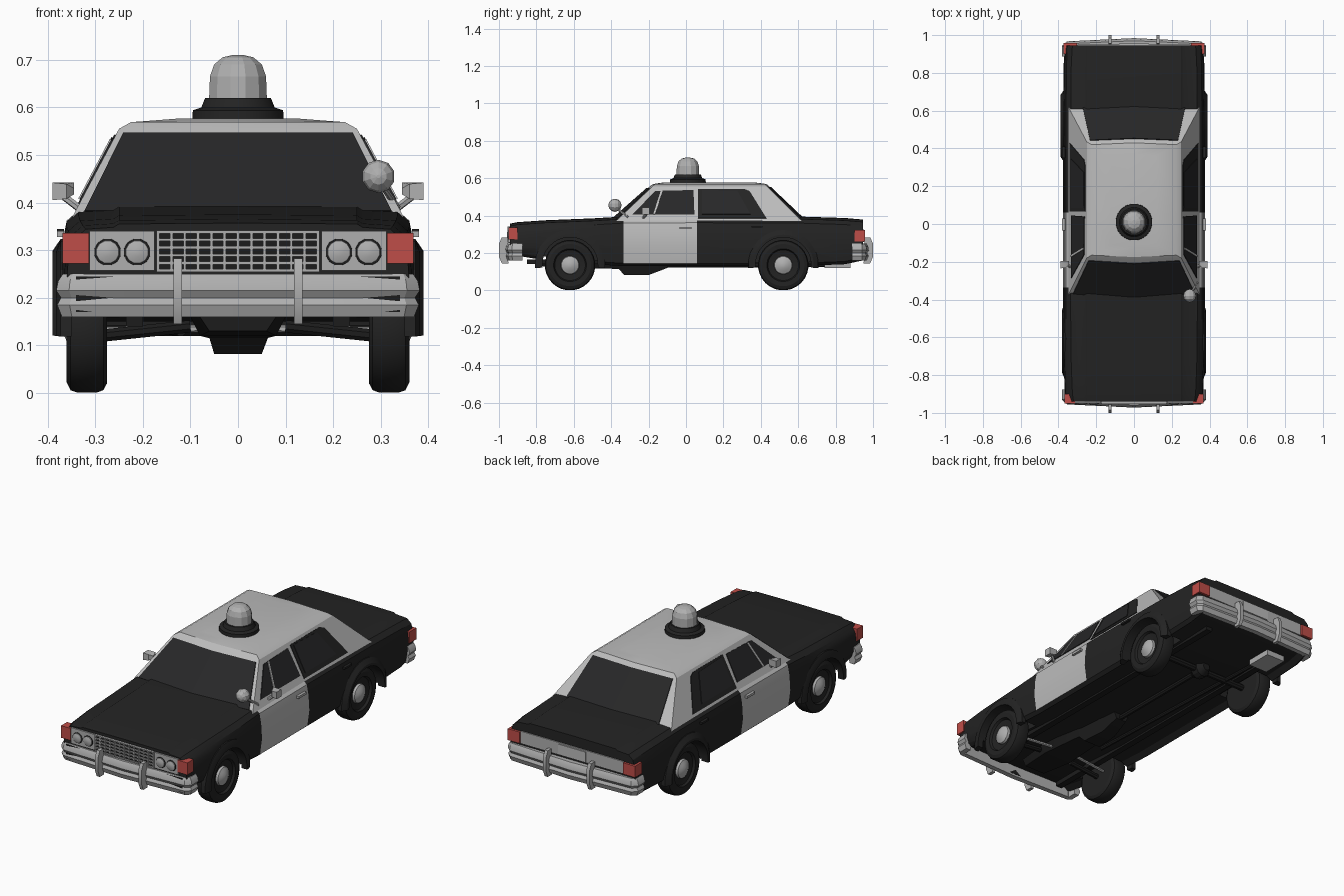
import bpy, bmesh, math
from mathutils import Vector

if "Cube" in bpy.data.objects:
    bpy.data.objects.remove(bpy.data.objects["Cube"])


def material(name, r, g, b):
    m = bpy.data.materials.new(name)
    m.diffuse_color = (r, g, b, 1)
    m.use_nodes = True
    m.node_tree.nodes["Principled BSDF"].inputs["Base Color"].default_value = m.diffuse_color
    return m


BLACK = material("black paint", .017, .017, .017)
WHITE = material("white paint", .5, .5, .5)
CHROME = material("chrome grey", .43, .43, .43)
GLASS = material("dark glass", .02, .02, .021)
RUBBER = material("tyre rubber", .016, .016, .016)
UNDER = material("underbody", .012, .012, .012)
RED = material("red lens", .52, .075, .065)


def mirror(ob):
    ob.modifiers.new("mirror", 'MIRROR')
    return ob


def build(name, verts, faces, mat, both=False):
    me = bpy.data.meshes.new(name)
    bm = bmesh.new()
    vs = [bm.verts.new(v) for v in verts]
    for f in faces:
        bm.faces.new([vs[i] for i in f])
    bmesh.ops.recalc_face_normals(bm, faces=bm.faces)
    bm.to_mesh(me)
    bm.free()
    me.materials.append(mat)
    ob = bpy.data.objects.new(name, me)
    bpy.context.collection.objects.link(ob)
    return mirror(ob) if both else ob


def loft(name, rings, mat, both=False):
    n, verts = len(rings[0]), [p for r in rings for p in r]
    faces = [(k*n+i, k*n+(i+1) % n, (k+1)*n+(i+1) % n, (k+1)*n+i)
             for k in range(len(rings)-1) for i in range(n)]
    faces += [tuple(range(n)), tuple(range(len(verts)-n, len(verts)))]
    return build(name, verts, faces, mat, both)


def box(name, x0, x1, y0, y1, z0, z1, mat, both=False):
    return loft(name, [[(x0, y0, z), (x1, y0, z), (x1, y1, z), (x0, y1, z)]
                       for z in (z0, z1)], mat, both)


def lathe(name, origin, axis, profile, mat, n=24, both=False):
    q = Vector(axis).to_track_quat('Z', 'Y')
    rings = [[Vector(origin) + q @ Vector((r*math.cos(t), r*math.sin(t), a))
              for t in (2*math.pi*(i+.5)/n for i in range(n))] for a, r in profile]
    return loft(name, rings, mat, both)


def rod(name, p, q, r, mat, n=8, both=False):
    d = Vector(q) - Vector(p)
    return lathe(name, p, d, [(0, r), (d.length, r)], mat, n, both)


def plate(name, pts, mat, t=.005, both=True):
    pts = [Vector(p) for p in pts]
    nrm = (pts[1]-pts[0]).cross(pts[2]-pts[0]).normalized()
    if nrm.dot(pts[0] - Vector((0, .1, .4))) < 0:
        nrm = -nrm
    return loft(name, [[p - nrm*.003 for p in pts], [p + nrm*t for p in pts]], mat, both)


# lower body: cross-sections lofted from nose to tail
def section(y, w, zt, zb):
    half = [(0, zb+.02), (w-.06, zb+.02), (w-.03, zb), (w-.012, zb+.015), (w, .23),
            (w-.005, .31), (w-.015, zt-.03), (w-.04, zt-.008), (.262, zt-.004),
            (.25, zt+.003), (0, zt+.005)]
    return [(x, y, z) for x, z in half + [(-x, z) for x, z in half[-2:0:-1]]]


body = loft("body", [section(*s) for s in (
    (-.94, .36, .352, .2), (-.9, .366, .36, .185), (-.75, .372, .37, .16),
    (-.5, .375, .38, .14), (-.335, .375, .39, .13), (.06, .375, .392, .13),
    (.6, .375, .39, .13), (.85, .372, .382, .14), (.945, .366, .374, .16))], BLACK)
body.data.materials.append(WHITE)
for f in body.data.polygons:   # white front doors
    if -.33 < f.center.y < .05 and f.center.z > .15 and abs(f.normal.x) > .3:
        f.material_index = 1

# wheel wells
for wy in (-.62, .52):
    for s in (-1, 1):
        cut = lathe("wheel_well_cutter", (s*.25, wy, .135), (s, 0, 0), [(0, .15), (.3, .15)], BLACK, 32)
        cut.hide_render = True
        m = body.modifiers.new("well", 'BOOLEAN')
        m.operation, m.object, m.solver = 'DIFFERENCE', cut, 'EXACT'
        bpy.context.view_layer.objects.active = body
        bpy.ops.object.modifier_apply(modifier=m.name)
        bpy.data.objects.remove(cut)

# wheels and arch flares
for wy, xo, tag in ((-.62, .382, "front"), (.52, .39, "rear")):
    c = (0, wy, .135)
    lathe(tag + "_tyres", c, (1, 0, 0), [(.275, .07), (.275, .115), (.283, .13), (.297, .135),
          (.338, .135), (.352, .13), (.36, .113), (.358, .088), (.346, .082), (.338, .05)],
          RUBBER, 28, True)
    lathe(tag + "_hubcaps", c, (1, 0, 0), [(.335, .05), (.35, .047), (.358, .032), (.365, .015),
          (.366, .004)], CHROME, 16, True)
    arc = []
    for i in range(17):
        a = math.radians(-5 + 190*i/16)
        arc.append([(x, wy + r*math.cos(a), .135 + r*math.sin(a)) for r, x in
                    ((.149, .35), (.149, xo), (.163, xo), (.188, .373), (.188, .35))])
    loft(tag + "_arch_flares", arc, BLACK, True)


# cabin shell
def ring(z, x, yf, yfc, yr, yrc):
    return [(0, yfc, z), (x, yf, z), (x, .06, z), (x, yr, z), (0, yrc, z),
            (-x, yr, z), (-x, .06, z), (-x, yf, z)]


loft("cabin", [ring(.37, .348, -.375, -.405, .62, .64), ring(.555, .25, -.18, -.195, .435, .445),
               ring(.569, .225, -.165, -.175, .42, .43), ring(.577, .12, -.11, -.12, .36, .37)], WHITE)


# windscreen and rear window: uv corners on half a cabin face
def on_face(quad, uvs):
    a, b, c, d = map(Vector, quad)
    return [a.lerp(b, u).lerp(d.lerp(c, u), v) for u, v in uvs]


plate("windscreen", on_face([(0, -.405, .37), (.348, -.375, .37), (.25, -.18, .555), (0, -.195, .555)],
      [(0, .05), (.94, .05), (.94, .94), (0, .94)]), GLASS)
plate("rear_window", on_face([(0, .64, .37), (.348, .62, .37), (.25, .435, .555), (0, .445, .555)],
      [(0, .05), (.79, .05), (.92, .97), (0, .97)]), GLASS)


# side glazing given as (y, z) outlines
def side(name, yz, mat, t):
    plate(name, [(.348 - (z-.37)*.098/.185, y, z) for y, z in yz], mat, t)


side("rear_door_frames", [(.065, .385), (.065, .542), (.31, .542), (.34, .53), (.43, .385)], BLACK, .003)
side("front_side_windows", [(-.285, .405), (-.165, .53), (.04, .535), (.045, .405)], GLASS, .004)
side("rear_side_windows", [(.085, .405), (.085, .535), (.275, .53), (.345, .405)], GLASS, .006)
side("vent_window_bars", [(-.175, .405), (-.135, .53), (-.125, .53), (-.165, .405)], WHITE, .007)

# roof beacon
lathe("beacon_base", (0, .01, 0), (0, 0, 1), [(.565, .098), (.594, .096), (.6, .078), (.62, .07)], BLACK, 20)
dome = lathe("beacon_dome", (0, .01, 0), (0, 0, 1), [(.615, .063), (.665, .061), (.69, .052),
             (.705, .034), (.71, .012)], CHROME, 12)

# spotlight and door mirrors
spot = lathe("spotlight", (.295, -.38, .455), (0, 1, 0), [(.035*math.sin(a), .035*math.cos(a)) for a in
             (math.radians(d) for d in (-84, -60, -30, 0, 30, 60, 84))], CHROME, 10)
rod("spotlight_stalk", (.3, -.37, .44), (.335, -.31, .39), .007, CHROME)
loft("door_mirrors", [[(x, -.235+k, .405+d), (x, -.195, .405+d), (x, -.195, .442), (x, -.235+k, .442-d)]
     for x, k, d in ((.345, .02, .012), (.36, .003, .003), (.39, 0, 0))], CHROME, True)
rod("mirror_stalks", (.365, -.21, .412), (.33, -.23, .385), .008, CHROME, 6, True)
box("front_door_handles", .366, .38, -.035, .03, .328, .34, CHROME, True)
box("rear_door_handles", .366, .38, .35, .41, .335, .345, BLACK, True)

# bumpers with guards
for s, off, tag in ((1, 0, "front"), (-1, .012, "rear")):
    half = [((.382, -.875), (-1, 0)), ((.382, -.93), (-1, .2)), ((.355, -.955), (-.5, .9))]
    path = half + [((0, -.972), (0, 1))] + [((-p[0], p[1]), (-d[0], d[1])) for p, d in half[::-1]]
    prof = ((.012, .16), (.002, .185), (.01, .2), (0, .215), (.004, .235), (.014, .25), (.045, .25), (.04, .16))
    loft(tag + "_bumper", [[(p[0]+d[0]*k, s*(p[1]-off+d[1]*k), z) for k, z in prof]
                           for p, d in path], CHROME)
    loft(tag + "_bumper_guards", [[(x, s*y, z) for y, z in ((-.95, .145), (-.985, .145), (-1, .18),
         (-1, .25), (-.985, .283), (-.955, .283))] for x in (.118, .136)], CHROME, True)
    box(tag + "_bumper_mount", -.34, .34, *sorted((s*-.93, s*-.95)), .17, .245, UNDER)

# front end: lamp panels, round lamps, red corner lamps
box("headlamp_panels", .175, .312, -.948, -.935, .257, .34, CHROME, True)
for x in (.212, .274):
    lathe("lamp_rims", (x, -.946, .296), (0, -1, 0), [(0, .029), (.004, .028)], BLACK, 12, True)
    lathe("lamps", (x, -.949, .296), (0, -1, 0), [(0, .025), (.004, .024), (.009, .01)], CHROME, 12, True)
box("front_corner_lamps", .313, .369, -.95, -.9, .272, .336, RED, True)

# grille
box("grille_back", -.17, .17, -.944, -.935, .257, .34, UNDER)
for i in range(13):
    x = -.168 + .336*i/12
    box("grille_upright", x-.003, x+.003, -.954, -.94, .257, .341, CHROME)
for i in range(6):
    z = .257 + .081*i/5
    box("grille_bar", -.171, .171, -.952, -.94, z-.003, z+.003, CHROME)

# tail: grey panel, number plate, red lamps
box("tail_panel", -.3, .3, .94, .951, .26, .325, CHROME)
box("number_plate", -.08, .08, .95, .955, .265, .318, WHITE)
box("tail_lamps", .303, .372, .9, .957, .262, .322, RED, True)

# underside: gearbox, shafts, axles, arms, exhaust
loft("engine_sump", [[(-.05-k, y, .16), (.05+k, y, .16), (.03+k, y, z), (-.03-k, y, z)] for y, z, k in
     ((-.78, .13, .03), (-.6, .12, .05), (-.36, .115, .03), (-.33, .082, .02), (-.2, .082, .01),
      (-.1, .12, 0))], UNDER)
rod("drive_shaft", (0, -.12, .135), (0, .5, .135), .014, UNDER)
rod("rear_axle", (-.28, .52, .135), (.28, .52, .135), .017, UNDER)
lathe("differential", (0, .47, .135), (0, 1, 0), [(0, .02), (.03, .042), (.07, .042), (.1, .02)], UNDER, 12)
rod("front_arms", (.1, -.62, .14), (.29, -.62, .12), .014, UNDER, 8, True)
rod("steering_arms", (.08, -.55, .135), (.28, -.57, .13), .008, CHROME, 6, True)
box("chassis_rails", .2, .235, -.85, .85, .14, .165, UNDER, True)
rod("exhaust_pipe", (-.12, -.4, .13), (-.17, .75, .135), .011, UNDER)
box("silencer", -.25, -.14, .74, .88, .12, .15, CHROME)

# smooth round parts, keep edges sharp; beacon and spotlight stay faceted
for ob in bpy.context.scene.objects:
    ob.select_set(ob not in (dome, spot))
bpy.context.view_layer.objects.active = body
bpy.ops.object.shade_smooth_by_angle(angle=math.radians(28))
